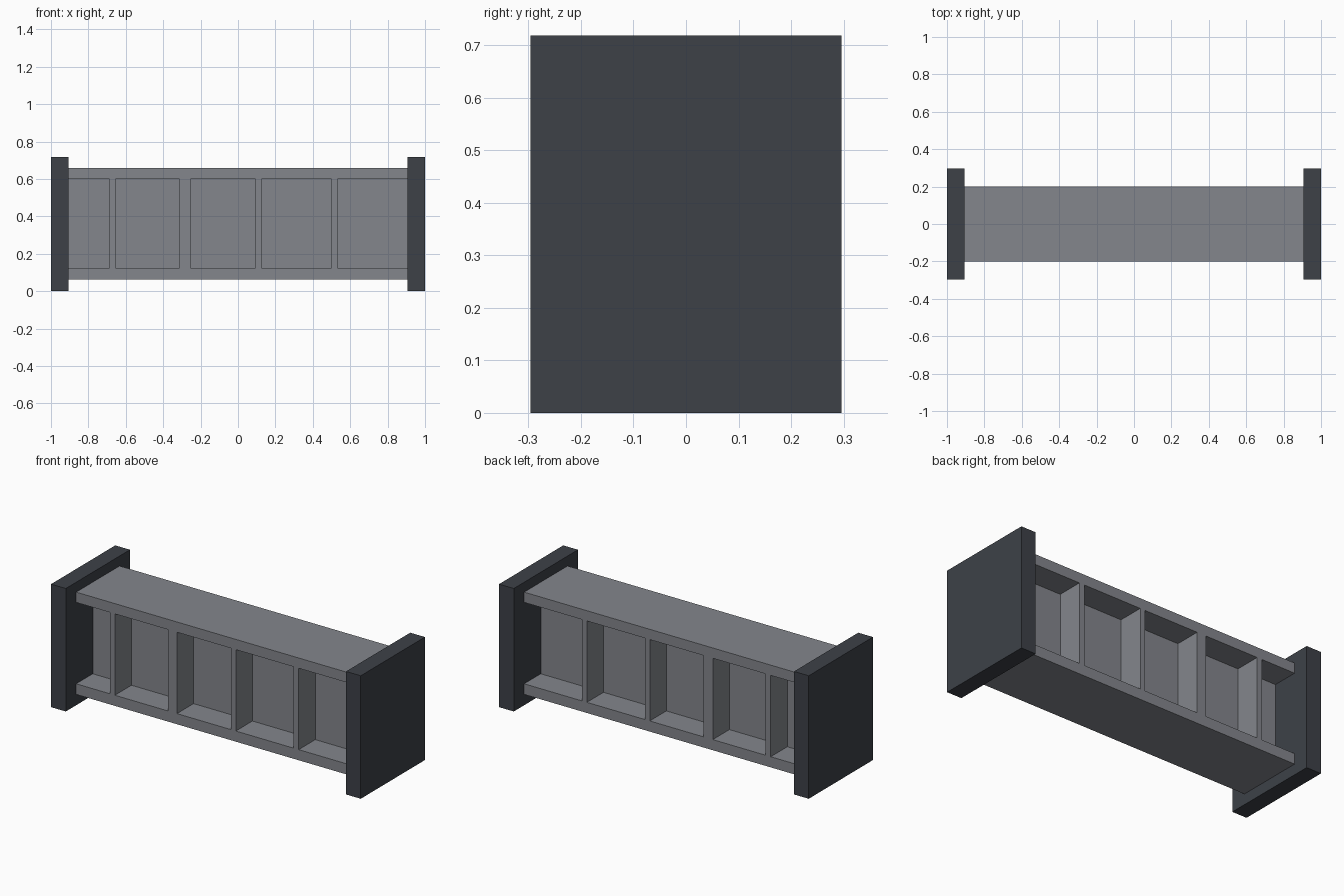
import bpy
import bmesh
from mathutils import Matrix, Vector

default = bpy.data.objects.get("Cube")
if default:
    bpy.data.objects.remove(default, do_unlink=True)


def make_material(name, rgb):
    mat = bpy.data.materials.new(name)
    mat.use_nodes = True
    mat.diffuse_color = (*rgb, 1)
    mat.node_tree.nodes["Principled BSDF"].inputs["Base Color"].default_value = (*rgb, 1)
    return mat


def make_boxes(name, boxes, mat):
    """One object made of axis-aligned boxes, each given as (low, high) corners."""
    bm = bmesh.new()
    for low, high in boxes:
        low, high = Vector(low), Vector(high)
        place = Matrix.Translation((low + high) / 2) @ Matrix.Diagonal((*(high - low), 1))
        bmesh.ops.create_cube(bm, size=1, matrix=place)
    mesh = bpy.data.meshes.new(name)
    bm.to_mesh(mesh)
    bm.free()
    mesh.materials.append(mat)
    obj = bpy.data.objects.new(name, mesh)
    bpy.context.collection.objects.link(obj)
    return obj


light_grey = make_material("light grey steel", (0.23, 0.24, 0.265))
dark_grey = make_material("dark slate", (0.047, 0.053, 0.064))

inner, half_depth, half_web = 0.905, 0.2, 0.047
bay_low, bay_high = 0.125, 0.6

# Beam block
beam = make_boxes("ribbed_beam", [((-inner, -half_depth, 0.063), (inner, half_depth, 0.66))], light_grey)

# Bays on both sides, leaving the web, flanges and ribs standing
bays = [(-0.95, -0.687), (-0.655, -0.313), (-0.254, 0.094), (0.126, 0.5), (0.532, 0.95)]
pockets = []
for x0, x1 in bays:
    pockets.append(((x0, -0.3, bay_low), (x1, -half_web, bay_high)))
    pockets.append(((x0, half_web, bay_low), (x1, 0.3, bay_high)))
cutter = make_boxes("bay_cutter", pockets, light_grey)
cutter.hide_render = True

cut = beam.modifiers.new("bays", 'BOOLEAN')
cut.operation = 'DIFFERENCE'
cut.solver = 'EXACT'
cut.object = cutter
bpy.context.view_layer.objects.active = beam
bpy.ops.object.modifier_apply(modifier=cut.name)
bpy.data.objects.remove(cutter, do_unlink=True)

# End plates
for name, x0, x1 in (("left_end_plate", inner, 1), ("right_end_plate", -1, -inner)):
    make_boxes(name, [((x0, -0.296, 0), (x1, 0.296, 0.718))], dark_grey)
